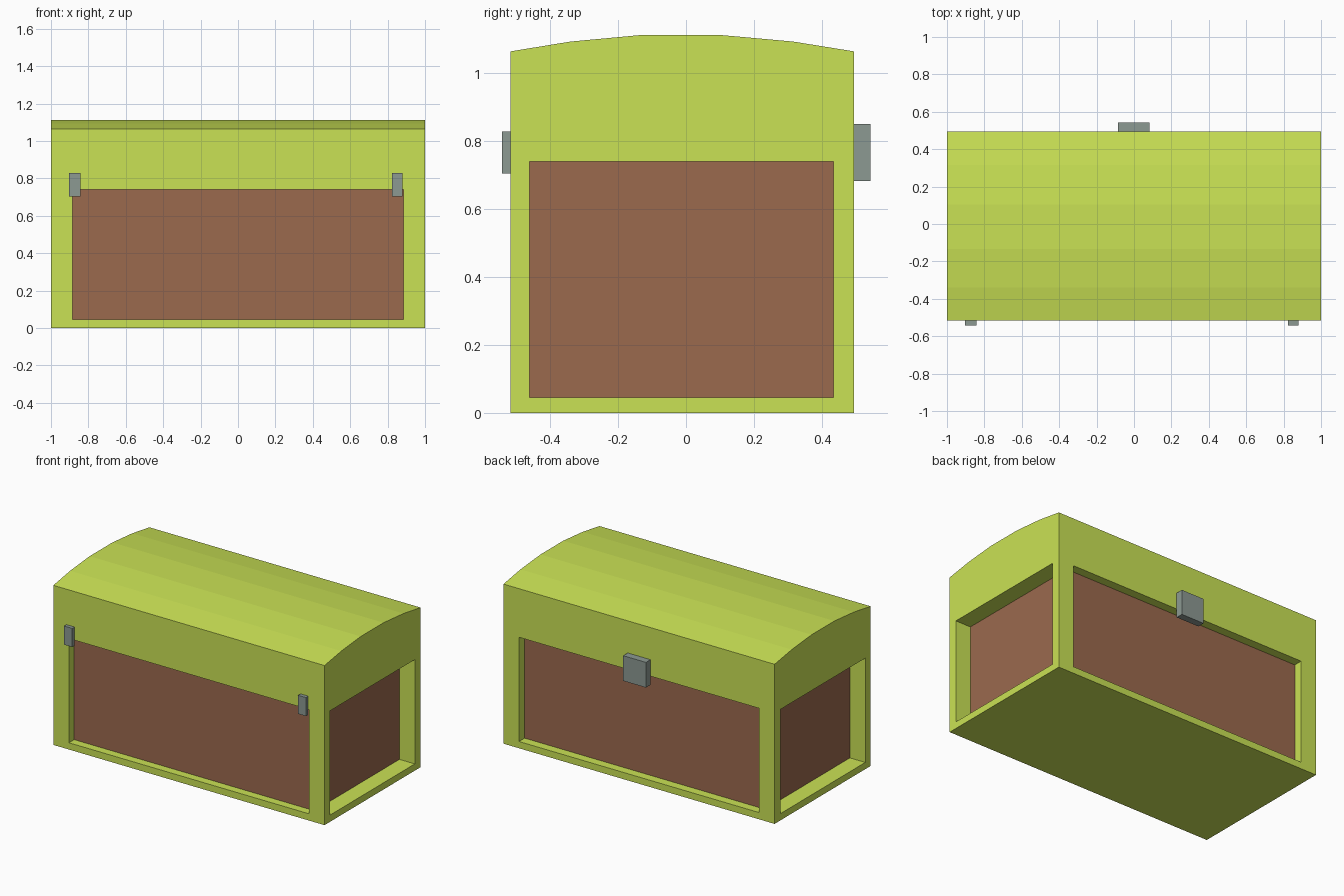
import bpy, bmesh
from mathutils import Vector

if "Cube" in bpy.data.objects:
    bpy.data.objects.remove(bpy.data.objects["Cube"])


def material(name, rgb):
    m = bpy.data.materials.new(name)
    m.diffuse_color = (*rgb, 1)
    m.use_nodes = True
    m.node_tree.nodes["Principled BSDF"].inputs["Base Color"].default_value = m.diffuse_color
    return m


GREEN = material("lime green", (0.59, 0.76, 0.09))
BROWN = material("wood brown", (0.33, 0.143, 0.076))
GREY = material("metal grey", (0.265, 0.32, 0.29))


def finish(name, bm, mat):
    bmesh.ops.recalc_face_normals(bm, faces=bm.faces)
    me = bpy.data.meshes.new(name)
    bm.to_mesh(me)
    bm.free()
    me.materials.append(mat)
    ob = bpy.data.objects.new(name, me)
    bpy.context.collection.objects.link(ob)
    return ob


def box(name, x0, x1, y0, y1, z0, z1, mat):
    bm = bmesh.new()
    bmesh.ops.create_cube(bm, size=1)
    for v in bm.verts:
        v.co = Vector((x1 if v.co.x > 0 else x0,
                       y1 if v.co.y > 0 else y0,
                       z1 if v.co.z > 0 else z0))
    return finish(name, bm, mat)


# Chest frame: arched profile extruded along x
profile = [(-0.517, 0), (0.495, 0), (0.495, 1.064), (0.315, 1.093), (0.105, 1.112),
           (-0.135, 1.112), (-0.34, 1.093), (-0.517, 1.064)]
bm = bmesh.new()
end = bm.faces.new([bm.verts.new((-1, y, z)) for y, z in profile])
new = bmesh.ops.extrude_face_region(bm, geom=[end])["geom"]
bmesh.ops.translate(bm, vec=(2, 0, 0), verts=[g for g in new if isinstance(g, bmesh.types.BMVert)])
# close the starting end if the extrusion left it open
if not any(all(v.co.x < 0 for v in f.verts) for f in bm.faces):
    bm.faces.new([v for v in bm.verts if v.co.x < 0])
frame = finish("chest_frame", bm, GREEN)

# Openings cut through in both directions leave posts, base and lid
cutters = [box("side_opening_cutter", -1.2, 1.2, -0.46, 0.434, 0.045, 0.74, GREEN),
           box("front_opening_cutter", -0.885, 0.885, -0.8, 0.8, 0.045, 0.74, GREEN)]
bpy.context.view_layer.objects.active = frame
for c in cutters:
    c.hide_render = True
    mod = frame.modifiers.new("opening", 'BOOLEAN')
    mod.operation = 'DIFFERENCE'
    mod.solver = 'EXACT'
    mod.object = c
    bpy.ops.object.modifier_apply(modifier=mod.name)
    bpy.data.objects.remove(c)

# Wooden core seen in the openings
box("wood_panels", -0.887, 0.887, -0.462, 0.436, 0.043, 0.742, BROWN)

# Metal fittings
box("left_hinge", -0.903, -0.843, -0.542, -0.517, 0.704, 0.828, GREY)
box("right_hinge", 0.823, 0.88, -0.542, -0.517, 0.704, 0.828, GREY)
box("lock_plate", -0.085, 0.083, 0.495, 0.543, 0.682, 0.85, GREY)
